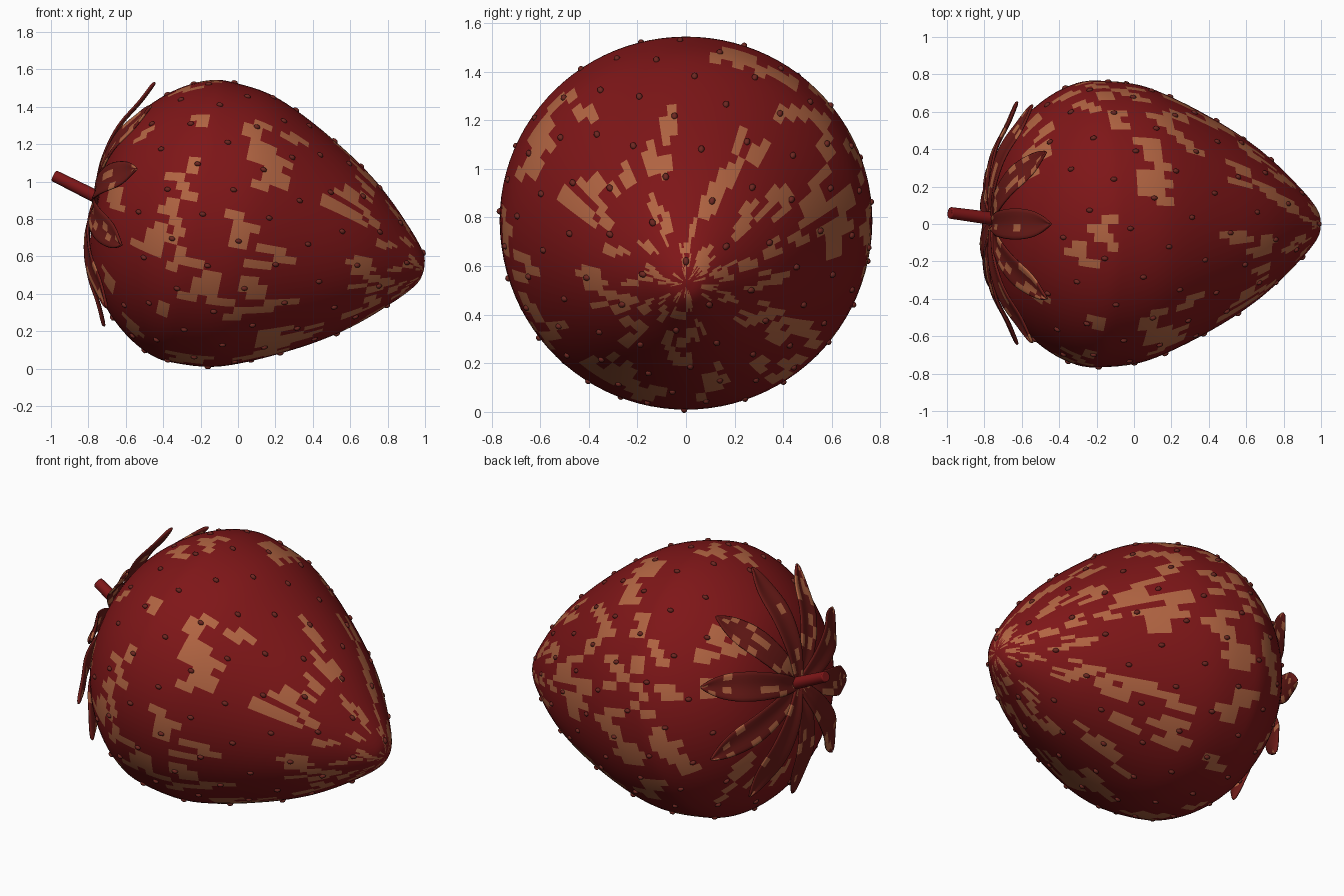
import bpy, bmesh, math, random
from mathutils import Vector, Matrix

if "Cube" in bpy.data.objects:
    bpy.data.objects.remove(bpy.data.objects["Cube"])

random.seed(7)

# Berry frame: local z runs from the tip to the stalk end, local x points up
TILT = math.radians(12)
S, C = math.sin(TILT), math.cos(TILT)
FRAME = Matrix(((S, 0, -C, 0.995), (0, 1, 0, 0), (C, 0, S, 0.53), (0, 0, 0, 1)))


def material(name, rgb):
    m = bpy.data.materials.new(name)
    m.diffuse_color = (*rgb, 1)
    m.use_nodes = True
    m.node_tree.nodes["Principled BSDF"].inputs["Base Color"].default_value = m.diffuse_color
    return m


RED = material("berry_red", (0.21, 0.008, 0.009))
TAN = material("pale_patch", (0.45, 0.13, 0.055))
DARK = material("sepal_red", (0.15, 0.011, 0.009))
SEED = material("seed_brown", (0.15, 0.02, 0.015))


def finish(name, bm, mats, world=FRAME):
    bmesh.ops.recalc_face_normals(bm, faces=bm.faces)
    for f in bm.faces:
        f.smooth = True
    me = bpy.data.meshes.new(name)
    bm.transform(world)
    bm.to_mesh(me)
    bm.free()
    ob = bpy.data.objects.new(name, me)
    bpy.context.collection.objects.link(ob)
    for m in mats:
        me.materials.append(m)
    return ob


def spline(pts, n):
    """Smooth curve through (radius, height) points."""
    p = [Vector(q) for q in pts]
    p = [2 * p[0] - p[1]] + p + [2 * p[-1] - p[-2]]
    out = []
    for a, b, c, d in zip(p, p[1:], p[2:], p[3:]):
        for k in range(n):
            t = k / n
            out.append(0.5 * (2 * b + (c - a) * t + (2 * a - 5 * b + 4 * c - d) * t * t
                              + (3 * b - a - 3 * c + d) * t ** 3))
    return out + [p[-2]]


# Berry body: lathed profile with pale streaky patches
profile = spline([(0, 0), (.065, .012), (.135, .06), (.22, .14), (.325, .25), (.43, .38),
                  (.545, .56), (.67, .8), (.745, 1.0), (.766, 1.2), (.755, 1.32),
                  (.69, 1.46), (.575, 1.6), (.42, 1.715), (.22, 1.78), (0, 1.775)], 4)
SEG = 96
bm = bmesh.new()
rings = []
for r, z in profile[1:-1]:
    rings.append([bm.verts.new((r * math.cos(2 * math.pi * j / SEG),
                                r * math.sin(2 * math.pi * j / SEG), z)) for j in range(SEG)])
grid = []
for a, b in zip(rings, rings[1:]):
    grid.append([bm.faces.new((a[j], a[(j + 1) % SEG], b[(j + 1) % SEG], b[j]))
                 for j in range(SEG)])
for ring, z in ((rings[0], profile[0].y), (rings[-1], profile[-1].y)):
    pole = bm.verts.new((0, 0, z))
    for j in range(SEG):
        bm.faces.new((pole, ring[j], ring[(j + 1) % SEG]))
for _ in range(165):
    i, j = random.randrange(len(grid) - 8), random.randrange(SEG)
    for k in range(random.randint(2, 4)):
        start = max(0, i + random.randint(-1, 1))
        for q in range(random.randint(2, 3)):
            grid[start + q][(j + k) % SEG].material_index = 1
finish("berry_body", bm, [RED, TAN])

# Seeds: small beads spread evenly over the skin in a spiral
area = [0]
for a, b in zip(profile, profile[1:]):
    area.append(area[-1] + (a.x + b.x) / 2 * (b - a).length)
last = max(i for i, p in enumerate(profile) if p.y < 1.62 and p.x > .3 or p.y < .3)
COUNT = 130
bm = bmesh.new()
for n in range(COUNT):
    target = area[last] * (n + 0.5) / COUNT
    i = max(k for k in range(last + 1) if area[k] <= target)
    p = profile[i].lerp(profile[i + 1], (target - area[i]) / (area[i + 1] - area[i]))
    along = (profile[i + 1] - profile[i]).normalized()
    th = n * math.pi * (3 - math.sqrt(5))
    turn = Matrix.Rotation(th, 4, 'Z')
    lean = Matrix.Rotation(math.atan2(along.x, along.y), 4, 'Y')
    bmesh.ops.create_icosphere(bm, subdivisions=2, radius=1, matrix=turn
                               @ Matrix.Translation((p.x + .001, 0, p.y)) @ lean
                               @ Matrix.Diagonal((.013, .013, .018, 1)))
finish("seeds", bm, [SEED])

# Sepals: ten pointed leaves hugging the stalk end, tips lifting off
path = spline([(.01, 1.79), (.2, 1.798), (.4, 1.752), (.55, 1.668), (.675, 1.61)], 3)
widths = [.03, .045, .058, .068, .076, .082, .085, .085, .08, .07, .055, .035, .006]
for k in range(10):
    th = math.radians(36 * k)
    size = random.uniform(.96, 1.03)
    out, side = Vector((math.cos(th), math.sin(th), 0)), Vector((-math.sin(th), math.cos(th), 0))
    bm = bmesh.new()
    rows = []
    for (r, z), w in zip(path, widths):
        rows.append([bm.verts.new(out * r * size + side * w * u
                                  + Vector((0, 0, z + .014 * abs(u) - .006 * (k % 2))))
                     for u in (-1, -.5, 0, .5, 1)])
    for a, b in zip(rows, rows[1:]):
        for j in range(4):
            f = bm.faces.new((a[j], a[j + 1], b[j + 1], b[j]))
            if random.random() < .16:
                f.material_index = 1
    ob = finish(f"sepal_{k + 1}", bm, [DARK, TAN])
    thick = ob.modifiers.new("thickness", 'SOLIDIFY')
    thick.thickness = .016
    thick.offset = 0
    ob.modifiers.new("rounding", 'SUBSURF').levels = 1

# Stalk: short tapered peg leaning up from the sepals
base, end = Vector((-.69, .02, .885)), Vector((-.985, .06, 1.032))
axis = end - base
bm = bmesh.new()
bmesh.ops.create_cone(bm, cap_ends=True, segments=20, radius1=.036, radius2=.031,
                      depth=axis.length)
place = Matrix.Translation((base + end) / 2) @ axis.to_track_quat('Z', 'Y').to_matrix().to_4x4()
stalk = finish("stalk", bm, [RED], place)
bevel = stalk.modifiers.new("soft_rim", 'BEVEL')
bevel.width = .006
bevel.segments = 2
bpy.context.view_layer.objects.active = stalk
stalk.select_set(True)
bpy.ops.object.shade_smooth_by_angle()
